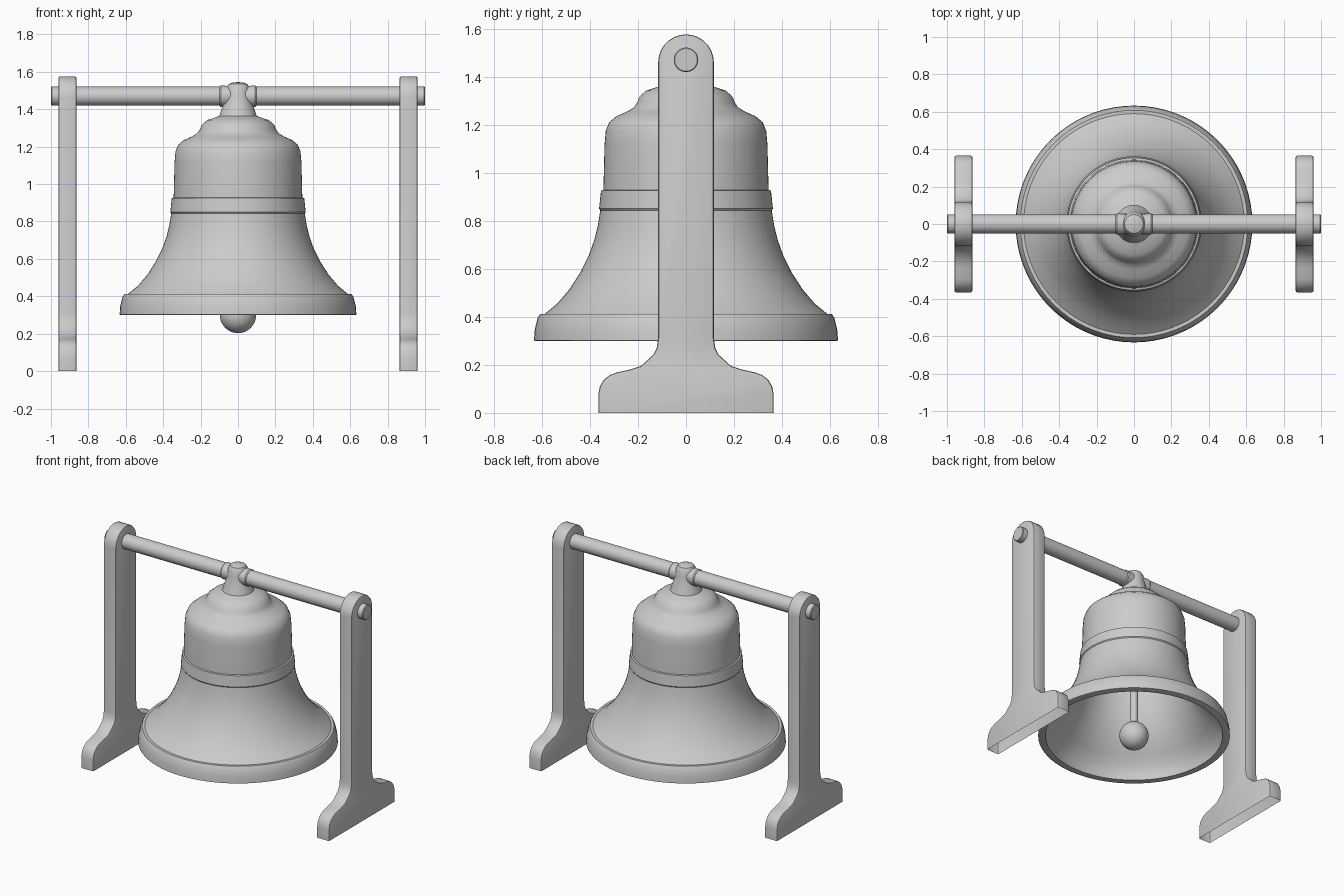
import bpy, bmesh
from math import pi, radians, sin, cos
from mathutils import Matrix

if "Cube" in bpy.data.objects:
    bpy.data.objects.remove(bpy.data.objects["Cube"])


def finish(bm, name, angle=35):
    bmesh.ops.recalc_face_normals(bm, faces=bm.faces)
    mesh = bpy.data.meshes.new(name)
    bm.to_mesh(mesh)
    bm.free()
    mesh.shade_smooth()
    mesh.set_sharp_from_angle(angle=radians(angle))
    obj = bpy.data.objects.new(name, mesh)
    bpy.context.collection.objects.link(obj)
    return obj


def lathe(name, profile, steps=72, matrix=Matrix(), angle=35):
    """Revolve (radius, height) points around the local z axis."""
    bm = bmesh.new()
    vs = [bm.verts.new((r, 0, z)) for r, z in profile]
    es = [bm.edges.new(pair) for pair in zip(vs, vs[1:])]
    bmesh.ops.spin(bm, geom=vs + es, cent=(0, 0, 0), axis=(0, 0, 1),
                   angle=2 * pi, steps=steps)
    bmesh.ops.remove_doubles(bm, verts=bm.verts, dist=1e-4)
    bmesh.ops.transform(bm, matrix=matrix, verts=bm.verts)
    return finish(bm, name, angle)


# Bell: crown, shoulder, waist band, flared skirt and lip, then the hollow inside
outer = [(0, 1.545), (.03, 1.543), (.05, 1.535), (.062, 1.515), (.067, 1.48), (.075, 1.44),
         (.09, 1.395), (.1, 1.365), (.125, 1.355), (.165, 1.342), (.193, 1.318), (.205, 1.29),
         (.217, 1.272), (.245, 1.255), (.29, 1.235), (.32, 1.21), (.334, 1.175), (.339, 1.12),
         (.344, .928), (.354, .925), (.362, .85), (.357, .843),
         (.367, .78), (.382, .72), (.405, .655), (.44, .585), (.485, .515), (.535, .456),
         (.59, .411), (.608, .411), (.618, .395), (.63, .345), (.633, .302)]
inner = [(.628, .3), (.585, .3), (.578, .34), (.555, .39), (.505, .445), (.455, .505), (.41, .575),
         (.375, .65), (.345, .74), (.327, .83), (.315, .93), (.31, 1.12), (.295, 1.18),
         (.25, 1.21), (.15, 1.24), (0, 1.25)]
lathe("bell", outer + inner)

# Clapper rod and ball
lathe("clapper_rod", [(.027, .35), (.027, 1.25)], 24)
lathe("clapper_ball", [(.097 * sin(i * pi / 20), .3 - .097 * cos(i * pi / 20))
                       for i in range(21)], 40)

# Crossbar and the collar that grips it at the crown
along_x = Matrix.Translation((0, 0, 1.47)) @ Matrix.Rotation(pi / 2, 4, 'Y')
lathe("crossbar", [(0, -1), (.047, -1), (.051, -.995), (.051, .995), (.047, 1), (0, 1)],
      40, along_x)
lathe("crossbar_collar", [(0, -.098), (.052, -.098), (.057, -.092), (.055, -.06), (.055, .06),
                          (.057, .092), (.052, .098), (0, .098)], 40, along_x)


# Support posts: rounded top, spreading foot, open underside
def post(name, x, thick=.096):
    half = [(.365, 0), (.365, .08), (.358, .112), (.342, .138), (.318, .157), (.29, .168),
            (.235, .18), (.188, .195), (.135, .243), (.122, .27), (.116, .31)]
    arc = [(.116 * cos(i * pi / 14), 1.46 + .116 * sin(i * pi / 14)) for i in range(15)]
    outline = half + arc + [(-y, z) for y, z in reversed(half)]
    bm = bmesh.new()
    face = bm.faces.new([bm.verts.new((x - thick / 2, y, z)) for y, z in outline])
    ext = bmesh.ops.extrude_face_region(bm, geom=[face], use_keep_orig=True)
    moved = [g for g in ext["geom"] if isinstance(g, bmesh.types.BMVert)]
    bmesh.ops.translate(bm, vec=(thick, 0, 0), verts=moved)
    bottom = [f for f in bm.faces if all(v.co.z < 1e-4 for v in f.verts)]
    bmesh.ops.delete(bm, geom=bottom, context='FACES_ONLY')
    bmesh.ops.recalc_face_normals(bm, faces=bm.faces)
    rims = [e for e in bm.edges if len(e.link_faces) == 2 and e.calc_face_angle() > 1.2]
    bmesh.ops.bevel(bm, geom=rims, offset=.009, segments=2, profile=.5, affect='EDGES')
    finish(bm, name, 40)


for side, x in (("left", -.912), ("right", .912)):
    post(side + "_post", x)
